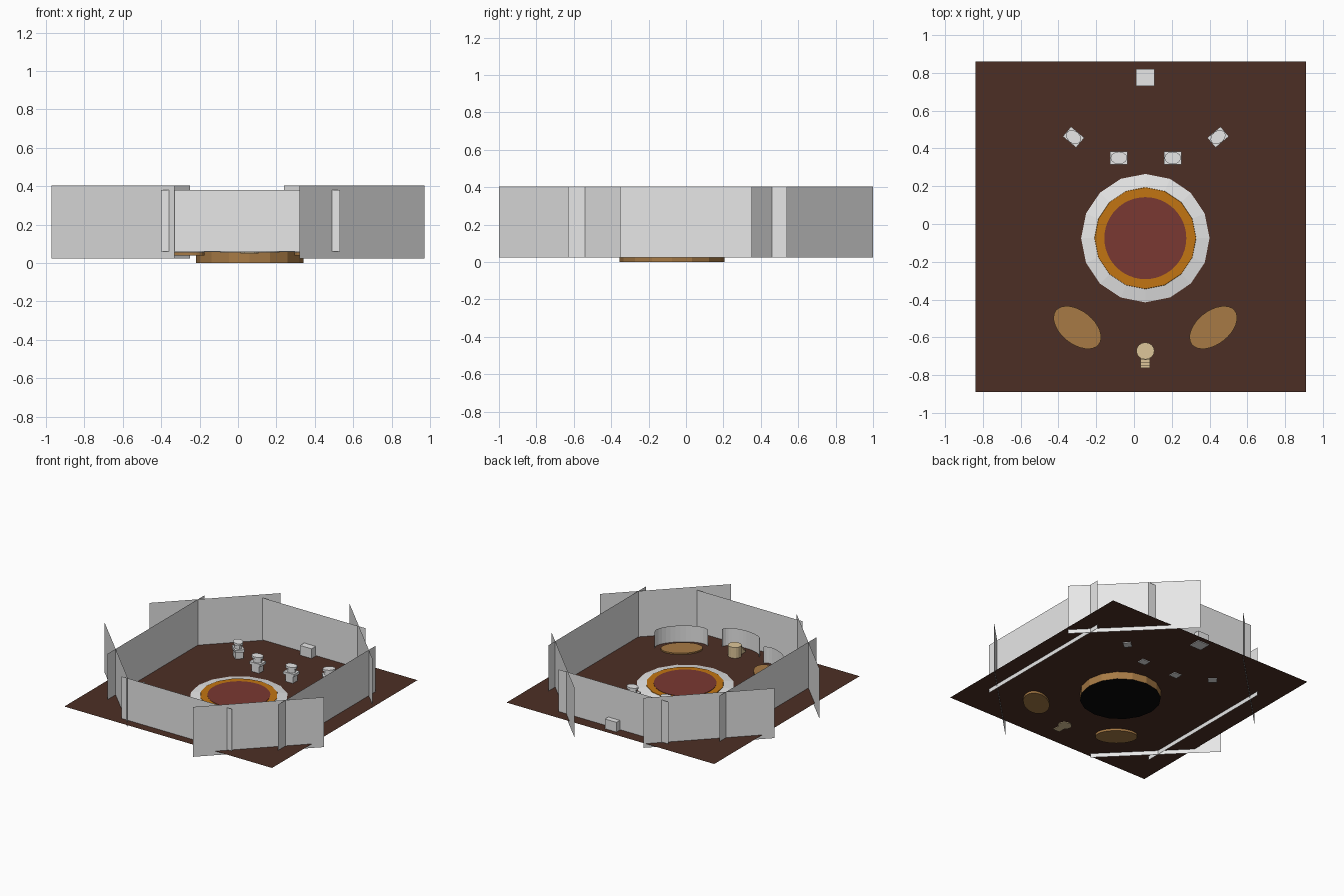
import bpy, bmesh, math
from mathutils import Matrix, Vector

if "Cube" in bpy.data.objects:
    bpy.data.objects.remove(bpy.data.objects["Cube"])

def mat(name, rgb):
    m = bpy.data.materials.new(name)
    m.diffuse_color = (*rgb, 1)
    m.use_nodes = True
    m.node_tree.nodes["Principled BSDF"].inputs["Base Color"].default_value = m.diffuse_color
    return m

GREY = mat("light grey", (0.80, 0.80, 0.80))
FLOOR = mat("dark wood", (0.073, 0.028, 0.018))
RED = mat("dark red", (0.195, 0.040, 0.032))
ORANGE = mat("orange gold", (0.54, 0.178, 0.006))
BROWN = mat("light brown", (0.386, 0.195, 0.06))
TAN = mat("tan", (0.73, 0.565, 0.319))
BLACK = mat("black", (0.002, 0.002, 0.002))

CX, CY = 0.06, -0.075      # room axis
FZ = 0.056                 # floor height

def finish(name, bm, *mats):
    me = bpy.data.meshes.new(name)
    bm.to_mesh(me)
    bm.free()
    for m in mats:
        me.materials.append(m)
    ob = bpy.data.objects.new(name, me)
    bpy.context.collection.objects.link(ob)
    return ob

def add_box(bm, center, size, rot=0):
    M = Matrix.Translation(center) @ Matrix.Rotation(rot, 4, 'Z') @ Matrix.Diagonal((*size, 1))
    bmesh.ops.create_cube(bm, size=1, matrix=M)

def add_cyl(bm, x, y, z0, z1, rx, ry, n, rot=0):
    M = (Matrix.Translation((x, y, (z0 + z1) / 2)) @ Matrix.Rotation(rot, 4, 'Z')
         @ Matrix.Diagonal((rx, ry, z1 - z0, 1)))
    bmesh.ops.create_cone(bm, cap_ends=True, segments=n, radius1=1, radius2=1, depth=1, matrix=M)

def sheet(name, pts, z0, z1, m):
    """Thin upright sheet along a path seen from above."""
    bm = bmesh.new()
    lo = [bm.verts.new((x, y, z0)) for x, y in pts]
    hi = [bm.verts.new((x, y, z1)) for x, y in pts]
    for i in range(len(pts) - 1):
        bm.faces.new((lo[i], lo[i + 1], hi[i + 1], hi[i]))
    return finish(name, bm, m)

def lathe(name, rings, n, m):
    """Open surface of revolution around the room axis, rings = (radius, z)."""
    bm = bmesh.new()
    loops = [[bm.verts.new((CX + r * math.cos(2 * math.pi * i / n),
                            CY + r * math.sin(2 * math.pi * i / n), z)) for i in range(n)]
             for r, z in rings]
    for a, b in zip(loops, loops[1:]):
        for i in range(n):
            j = (i + 1) % n
            bm.faces.new((a[i], a[j], b[j], b[i]))
    return finish(name, bm, m)

# floor
bm = bmesh.new()
bmesh.ops.create_grid(bm, x_segments=1, y_segments=1, size=0.875,
                      matrix=Matrix.Translation((0.035, -0.015, FZ)))
finish("floor", bm, FLOOR)

# straight walls
sheet("front_wall", [(-0.40, -0.83), (0.53, -0.83)], 0.06, 0.38, GREY)
sheet("back_wall", [(0.53, 0.78), (-0.40, 0.78)], 0.06, 0.38, GREY)
sheet("right_wall", [(0.78, -0.63), (0.78, 0.54)], 0.025, 0.405, GREY)
sheet("left_wall", [(-0.66, 0.54), (-0.66, -0.63)], 0.025, 0.405, GREY)

# diagonal corner walls
sheet("front_right_corner_wall", [(0.32, -1.0), (0.97, -0.35)], 0.025, 0.405, GREY)
sheet("front_left_corner_wall", [(-0.97, -0.22), (-0.33, -0.86)], 0.025, 0.405, GREY)
sheet("back_right_corner_wall", [(0.89, 0.35), (0.24, 1.0)], 0.025, 0.405, GREY)
sheet("back_left_corner_wall", [(-0.25, 0.87), (-0.90, 0.22)], 0.025, 0.405, GREY)

# round pedestal under the stage, black underside
bm = bmesh.new()
add_cyl(bm, CX, CY, 0, 0.068, 0.28, 0.28, 16)
bm.normal_update()
for f in bm.faces:
    f.material_index = 1 if f.normal.z < -0.5 else 0
finish("stage_pedestal", bm, BROWN, BLACK)

# stage rings and centre
lathe("stage_outer_ring", [(0.34, FZ + 0.002), (0.262, 0.073)], 16, GREY)
lathe("stage_gold_ring", [(0.27, 0.070), (0.268, 0.0745), (0.20, 0.0745)], 16, ORANGE)
bm = bmesh.new()
add_cyl(bm, CX, CY, 0.068, 0.077, 0.217, 0.217, 48)
finish("stage_centre", bm, RED)

# four pots at the back
for i, (x, y, a) in enumerate([(-0.32, 0.46, -40), (-0.08, 0.35, 0),
                               (0.205, 0.35, 0), (0.445, 0.46, 40)]):
    r = math.radians(a)
    bm = bmesh.new()
    add_box(bm, (x, y, 0.08), (0.062, 0.055, 0.06), r)
    add_box(bm, (x, y, 0.12), (0.092, 0.068, 0.02), r)
    add_cyl(bm, x, y, 0.13, 0.158, 0.034, 0.026, 12, r)
    add_cyl(bm, x, y, 0.158, 0.175, 0.044, 0.033, 12, r)
    finish(f"pot_{i + 1}", bm, GREY)

# box through the back wall
bm = bmesh.new()
add_box(bm, (CX, 0.775, 0.09), (0.097, 0.09, 0.08))
finish("back_box", bm, GREY)

# podium with steps towards the front
bm = bmesh.new()
add_cyl(bm, CX, -0.672, 0.05, 0.138, 0.048, 0.045, 16)
for i in range(4):
    top = 0.122 - 0.017 * i
    add_box(bm, (CX, -0.712 - 0.014 * i, (0.05 + top) / 2), (0.052, 0.016, top - 0.05))
finish("podium", bm, TAN)

def arc(cx, cy, along, half, depth, start):
    """Half ellipse bulging to the right-hand side of the 'along' angle."""
    u = Vector((math.cos(along), math.sin(along)))
    v = Vector((u.y, -u.x))
    c = Vector((cx, cy))
    return [tuple(c + u * (half * math.cos(t)) + v * (start + depth * math.sin(t)))
            for t in (math.pi * k / 16 for k in range(17))]

# oval tables, each with a curved screen on the outer side
for side, s in (("right", 1), ("left", -1)):
    x, y, a = CX + s * 0.36, -0.548, s * math.radians(38.5)
    bm = bmesh.new()
    add_cyl(bm, x, y, 0.04, 0.066, 0.145, 0.088, 32, a)
    finish(side + "_oval_table", bm, BROWN)
    sheet(side + "_screen", arc(x, y, a, 0.185, 0.09, 0.03), FZ, 0.18, GREY)

# curved screen in front of the podium
sheet("podium_screen", arc(CX, -0.74, 0, 0.155, 0.075, 0), FZ, 0.19, GREY)
